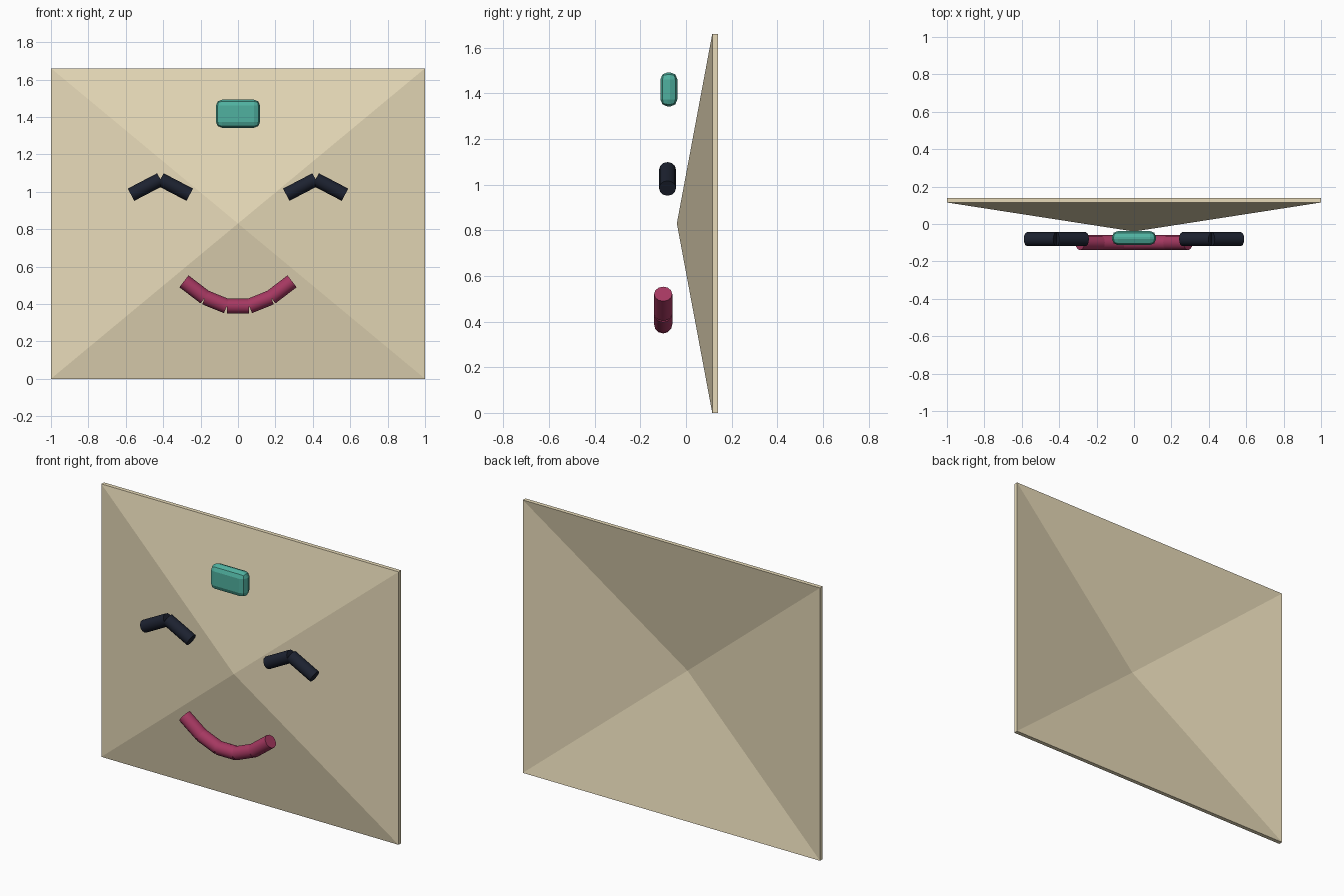
import bpy, bmesh, math
from mathutils import Vector, Matrix

if "Cube" in bpy.data.objects:
    bpy.data.objects.remove(bpy.data.objects["Cube"])


def material(name, rgb):
    m = bpy.data.materials.new(name)
    m.diffuse_color = (*rgb, 1)
    m.use_nodes = True
    m.node_tree.nodes["Principled BSDF"].inputs["Base Color"].default_value = m.diffuse_color
    return m


def finish(name, bm, mat):
    bmesh.ops.recalc_face_normals(bm, faces=bm.faces)
    me = bpy.data.meshes.new(name)
    bm.to_mesh(me)
    bm.free()
    me.materials.append(mat)
    ob = bpy.data.objects.new(name, me)
    bpy.context.collection.objects.link(ob)
    return ob


def rods(name, points, y, radius, mat, sides=12):
    """Chain of straight capped cylinders through (x, z) points."""
    bm = bmesh.new()
    for (x0, z0), (x1, z1) in zip(points, points[1:]):
        a, b = Vector((x0, y, z0)), Vector((x1, y, z1))
        d = b - a
        rot = d.to_track_quat('Z', 'Y').to_matrix().to_4x4()
        bmesh.ops.create_cone(bm, cap_ends=True, segments=sides,
                              radius1=radius, radius2=radius, depth=d.length,
                              matrix=Matrix.Translation((a + b) / 2) @ rot)
    ob = finish(name, bm, mat)
    bpy.ops.object.select_all(action='DESELECT')
    ob.select_set(True)
    bpy.context.view_layer.objects.active = ob
    bpy.ops.object.shade_smooth_by_angle(angle=math.radians(35))
    return ob


cream = material("cream", (0.80, 0.70, 0.48))
teal = material("teal", (0.08, 0.44, 0.35))
ink = material("ink", (0.012, 0.016, 0.03))
rose = material("rose", (0.38, 0.04, 0.12))

# Panel: thin shallow pyramid shell, hollow at the back
H, T = 1.66, 0.025
bm = bmesh.new()
layers = []
for dy in (0, T):
    ring = [bm.verts.new((x, 0.115 + dy, z))
            for x, z in ((-1, 0), (1, 0), (1, H), (-1, H))]
    apex = bm.verts.new((0, -0.04 + dy, H / 2))
    for i in range(4):
        bm.faces.new((ring[i], ring[(i + 1) % 4], apex))
    layers.append(ring)
for i in range(4):
    j = (i + 1) % 4
    bm.faces.new((layers[0][i], layers[0][j], layers[1][j], layers[1][i]))
finish("face_panel", bm, cream)

# Forehead gem: chamfered block
bm = bmesh.new()
bmesh.ops.create_cube(bm, size=1, matrix=Matrix.Translation((0, -0.075, 1.417))
                      @ Matrix.Diagonal((0.236, 0.075, 0.15, 1)))
bmesh.ops.bevel(bm, geom=bm.edges[:], offset=0.032, segments=2,
                profile=0.5, affect='EDGES')
finish("forehead_gem", bm, teal)

# Closed eyes: two rods each, meeting in a peak
for side, cx in (("left", -0.415), ("right", 0.415)):
    rods(side + "_eye", [(cx - 0.157, 0.984), (cx, 1.066), (cx + 0.157, 0.984)],
         -0.081, 0.037, ink)

# Smile: five rods along a curve
half = [(0.06, 0.388), (0.176, 0.435), (0.289, 0.521)]
rods("smile", [(-x, z) for x, z in reversed(half)] + half, -0.10, 0.04, rose)
